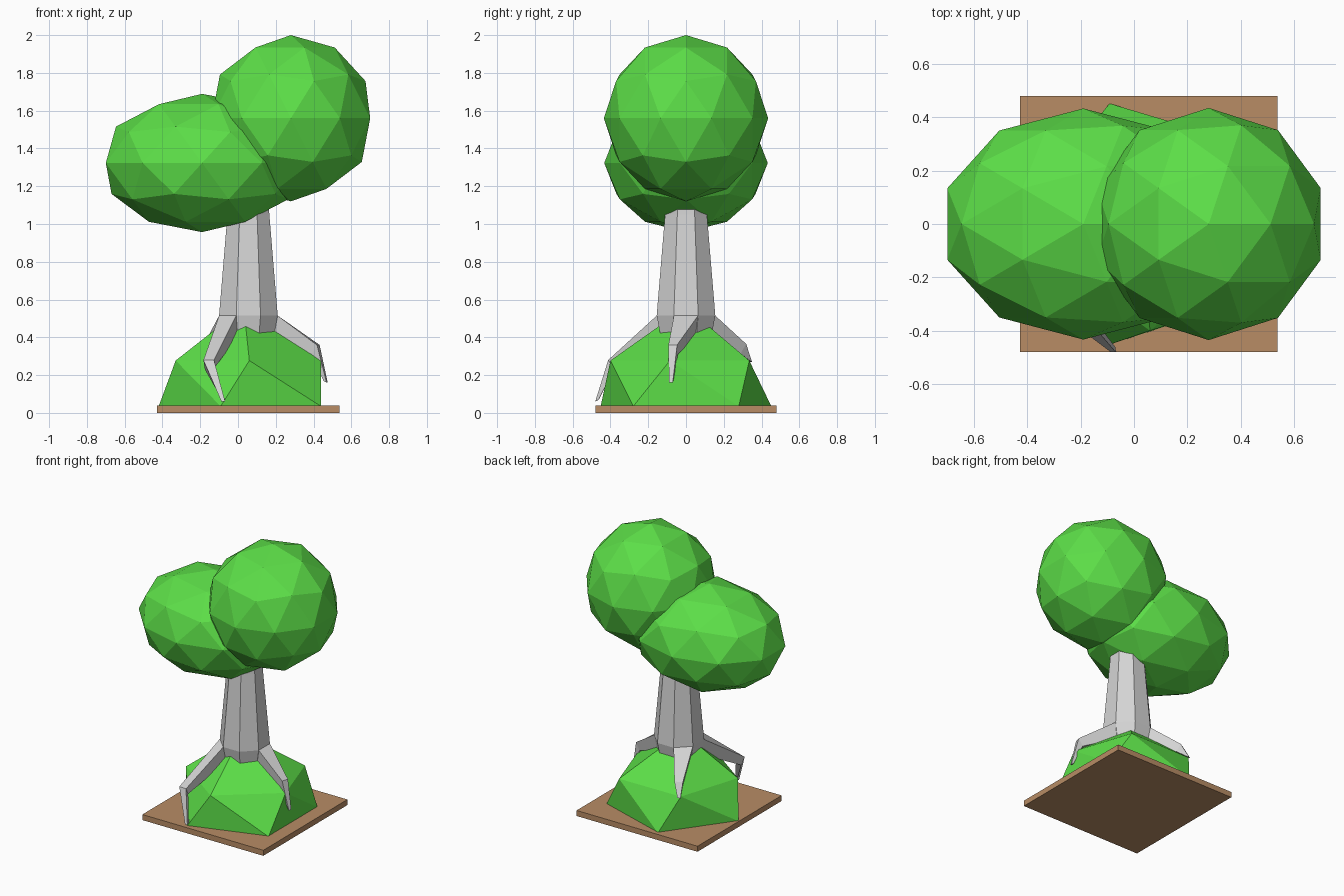
import bpy, bmesh, math
from mathutils import Vector

if "Cube" in bpy.data.objects:
    bpy.data.objects.remove(bpy.data.objects["Cube"])

CX = 0.055  # axis of trunk, mound and base


def material(name, rgb):
    m = bpy.data.materials.new(name)
    m.diffuse_color = (*rgb, 1)
    m.use_nodes = True
    m.node_tree.nodes["Principled BSDF"].inputs["Base Color"].default_value = m.diffuse_color
    return m


GREEN = material("leaf green", (0.107, 0.73, 0.064))
GREY = material("bark grey", (0.66, 0.66, 0.66))
BROWN = material("soil brown", (0.48, 0.265, 0.13))


def finish(bm, name, mat):
    bmesh.ops.recalc_face_normals(bm, faces=bm.faces)
    me = bpy.data.meshes.new(name)
    bm.to_mesh(me)
    bm.free()
    me.materials.append(mat)
    ob = bpy.data.objects.new(name, me)
    bpy.context.collection.objects.link(ob)
    return ob


def loft(name, rings, mat):
    """Skin a closed body over rings with equal point counts."""
    bm = bmesh.new()
    vs = [[bm.verts.new(p) for p in r] for r in rings]
    n = len(vs[0])
    for a, b in zip(vs, vs[1:]):
        for i in range(n):
            j = (i + 1) % n
            bm.faces.new((a[i], a[j], b[j], b[i]))
    bm.faces.new(vs[0])
    bm.faces.new(vs[-1])
    return finish(bm, name, mat)


# Base plate
bm = bmesh.new()
bmesh.ops.create_cube(bm, size=1)
for v in bm.verts:
    v.co = (CX + v.co.x * 0.966, v.co.y * 0.96, 0.02 + v.co.z * 0.04)
finish(bm, "base_plate", BROWN)

# Faceted mound: hull of a foot pentagon, a shoulder pentagon and a peak
bm = bmesh.new()
for k in range(5):
    a = math.radians(36 + 72 * k)
    bm.verts.new((CX + 0.475 * math.cos(a), 0.475 * math.sin(a), 0.035))
for x, y in ((0.44, -0.085), (0.30, 0.335), (-0.19, 0.33), (-0.33, -0.12), (0.06, -0.40)):
    bm.verts.new((x, y, 0.277))
bm.verts.new((0.03, 0, 0.56))
bmesh.ops.convex_hull(bm, input=bm.verts)
finish(bm, "mound", GREEN)


# Eight-sided tapering trunk
def octagon(r, z):
    return [(CX + r * math.cos(math.radians(22.5 + 45 * i)),
             r * math.sin(math.radians(22.5 + 45 * i)), z) for i in range(8)]


loft("trunk", [octagon(0.14, 0.38), octagon(0.168, 0.515), octagon(0.12, 1.05),
               octagon(0.11, 1.22)], GREY)


# Roots growing from trunk faces: start at the flare, knee, then tip
def root(name, angle, knee, tip, knee_w=0.028):
    a = math.radians(angle)
    out = Vector((math.cos(a), math.sin(a), 0))
    knee, tip = Vector(knee), Vector(tip)
    start = Vector((CX, 0, 0.515)) + out * 0.155
    way = tip - start
    side = Vector((-out.y, out.x, 0))
    side2 = Vector((-way.y, way.x, 0)).normalized()
    inward = Vector((-way.x, -way.y, 0)).normalized()

    def quad(p, s, w, under):
        return [p + s * w, p - s * w, p - s * w * 0.8 + under, p + s * w * 0.8 + under]

    loft(name, [quad(start, side, 0.064, -out * 0.025 + Vector((0, 0, -0.11))),
                quad(knee, side2, knee_w, inward * 0.03 + Vector((0, 0, -0.05))),
                quad(tip, side2, 0.01, inward * 0.018 + Vector((0, 0, 0.01)))], GREY)


root("right_root", 0, (0.425, -0.07, 0.36), (0.472, -0.08, 0.16), 0.024)
root("back_root", 135, (-0.155, 0.305, 0.365), (-0.185, 0.345, 0.27))
root("front_root", 225, (-0.155, -0.41, 0.28), (-0.078, -0.48, 0.06))


# Leaf crowns
def crown(name, centre, radii):
    bm = bmesh.new()
    bmesh.ops.create_icosphere(bm, subdivisions=2, radius=1)
    for v in bm.verts:
        v.co = [c + p * r for c, p, r in zip(centre, v.co, radii)]
    finish(bm, name, GREEN)


crown("lower_crown", (-0.19, 0, 1.323), (0.536, 0.433, 0.366))
crown("upper_crown", (0.28, 0, 1.56), (0.4415, 0.435, 0.44))
